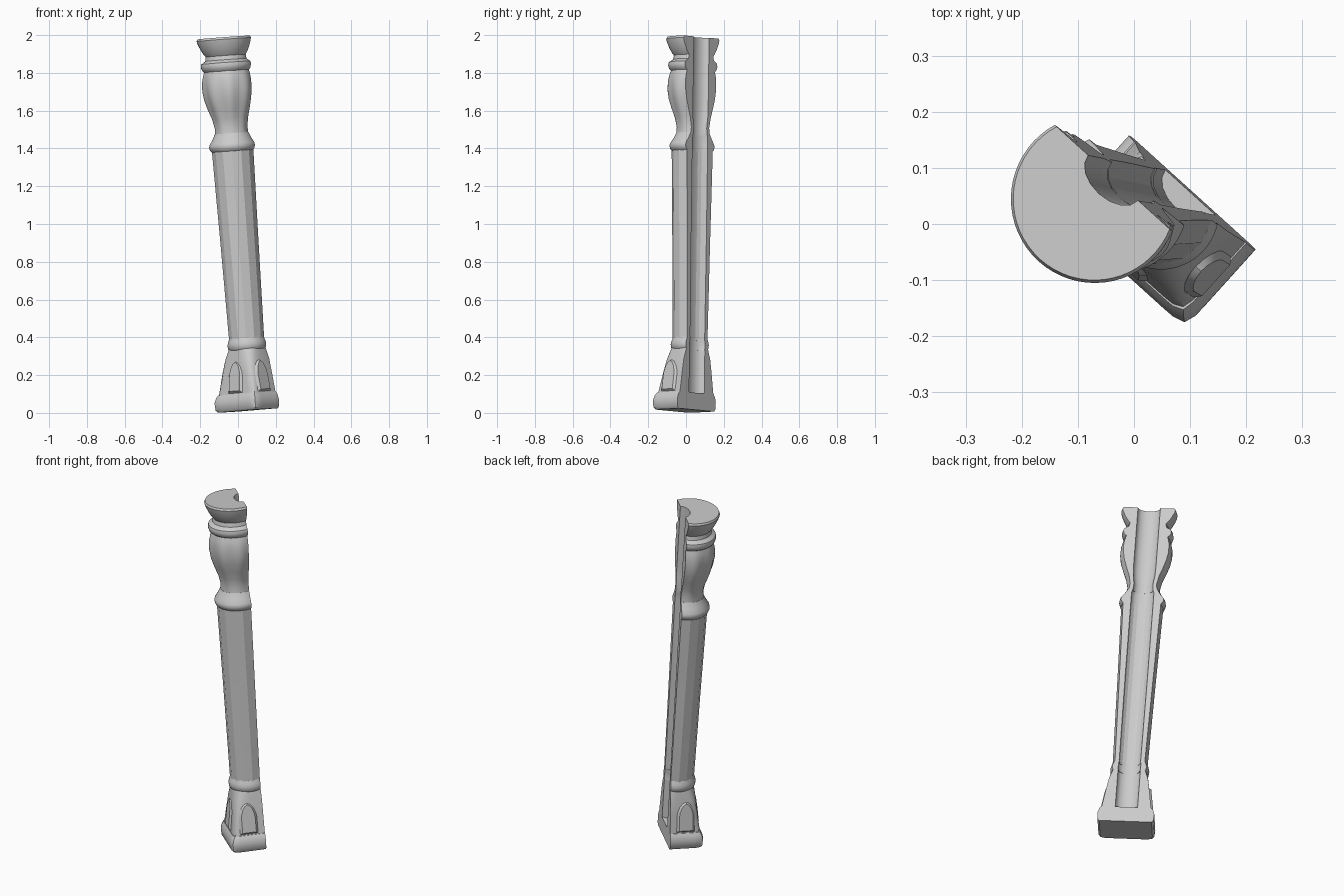
import bpy, bmesh, math
from mathutils import Matrix, Vector

cube = bpy.data.objects.get("Cube")
if cube:
    bpy.data.objects.remove(cube)

stone = bpy.data.materials.new("grey_stone")
stone.use_nodes = True
GREY = (0.6, 0.6, 0.6, 1)
stone.diffuse_color = GREY
stone.node_tree.nodes["Principled BSDF"].inputs["Base Color"].default_value = GREY

# Leaning frame: local x runs along the flat back, local y points out of it
axis = Vector((-0.073, 0.0137, 1)).normalized()
back = Vector((0.67, 0.74, 0))
back = (back - axis * back.dot(axis)).normalized()
side = back.cross(axis)
FRAME = Matrix((side, back, axis)).transposed().to_4x4()
FRAME.translation = (0.0735, 0.018, 0.014)
CUT = 0.05       # distance from the axis to the flat back


def finish(name, bm, angle):
    bmesh.ops.recalc_face_normals(bm, faces=bm.faces)
    mesh = bpy.data.meshes.new(name)
    bm.to_mesh(mesh)
    bm.free()
    mesh.materials.append(stone)
    mesh.transform(FRAME)
    ob = bpy.data.objects.new(name, mesh)
    bpy.context.collection.objects.link(ob)
    bpy.ops.object.select_all(action='DESELECT')
    ob.select_set(True)
    bpy.context.view_layer.objects.active = ob
    bpy.ops.object.shade_smooth_by_angle(angle=math.radians(angle))
    return ob


def section(z, a, b=None, power=2, n=36, lobe=0, groove=0.038):
    """Round or squared outline cut flat at the back, with a channel."""
    b = b or a

    def radius(t):
        r = (abs(math.cos(t) / a) ** power + abs(math.sin(t) / b) ** power) ** (-1 / power)
        return r * (1 + lobe * math.cos(8 * t))

    lo, hi = 0, math.pi / 2
    for _ in range(30):
        mid = (lo + hi) / 2
        if radius(mid) * math.sin(mid) < CUT:
            lo = mid
        else:
            hi = mid
    pts = []
    for i in range(n + 1):
        t = lo - (math.pi + 2 * lo) * i / n
        pts.append((radius(t) * math.cos(t), radius(t) * math.sin(t), z))
    half = min(0.06, 0.72 * pts[0][0])
    for i in range(9):
        t = math.pi * i / 8
        pts.append((-half * math.cos(t), CUT - groove * math.sin(t), z))
    return pts


def loft(name, sections, angle=35):
    bm = bmesh.new()
    rings = [[bm.verts.new(p) for p in s] for s in sections]
    for low, high in zip(rings, rings[1:]):
        for i in range(len(low)):
            j = (i + 1) % len(low)
            bm.faces.new((low[i], low[j], high[j], high[i]))
    bm.faces.new(rings[0])
    bm.faces.new(rings[-1])
    return finish(name, bm, angle)


def turned(name, profile, angle=35, **kw):
    return loft(name, [section(z, r, **kw) for z, r in profile], angle)


# Square foot plate and tapering pedestal
loft("foot_plate", [section(z, a, b, 14, groove=0) for z, a, b in
     ((0, 0.14, 0.125), (0.012, 0.15, 0.135), (0.05, 0.152, 0.137),
      (0.075, 0.145, 0.13), (0.09, 0.135, 0.122))], 40)
loft("pedestal", [section(z, a, b, p) for z, a, b, p in
     ((0.085, 0.133, 0.12, 12), (0.13, 0.126, 0.114, 10), (0.2, 0.116, 0.106, 7),
      (0.27, 0.106, 0.1, 4), (0.33, 0.094, 0.094, 2.3))], 40)


# Raised arched leaves on the three visible pedestal faces
def leaf(name, turn, distance, shift):
    bm = bmesh.new()
    outline = [(-0.05, 0), (0.05, 0)]
    for i in range(9):
        t = math.pi * i / 8
        outline.append((0.05 * math.cos(t), 0.09 + 0.08 * math.sin(t) ** 1.3))
    face = bm.faces.new([bm.verts.new((x, 0, z)) for x, z in outline])
    bmesh.ops.extrude_face_region(bm, geom=[face])
    bm.verts.ensure_lookup_table()
    for v in bm.verts[len(outline):]:
        v.co.x *= 0.75
        v.co.z = 0.01 + v.co.z * 0.9
        v.co.y -= 0.012
    place = (Matrix.Rotation(turn, 4, 'Z') @ Matrix.Translation((shift, -distance, 0.095))
             @ Matrix.Rotation(math.radians(-8), 4, 'X'))
    bm.transform(place)
    finish(name, bm, 40)


leaf("front_leaf", 0, 0.118, 0)
leaf("left_leaf", math.pi / 2, 0.13, -0.035)
leaf("right_leaf", -math.pi / 2, 0.13, 0.035)

# Lower ring, faceted shaft, upper ring
turned("lower_ring", ((0.32, 0.094), (0.33, 0.102), (0.35, 0.104), (0.365, 0.1), (0.385, 0.092)))
turned("shaft", ((0.37, 0.094), (0.9, 0.103), (1.39, 0.113)), 15, n=9)
turned("upper_ring", ((1.375, 0.111), (1.385, 0.12), (1.4, 0.125), (1.415, 0.122),
                      (1.44, 0.105), (1.47, 0.09)))

# Lobed vase, collar and cap
vase = ((1.46, 0.09), (1.5, 0.086), (1.55, 0.095), (1.6, 0.112), (1.65, 0.127),
        (1.7, 0.135), (1.75, 0.134), (1.78, 0.128), (1.81, 0.118))
loft("vase", [section(z, r, lobe=0.04 * math.sin(math.pi * (z - 1.45) / 0.37)) for z, r in vase])
turned("collar", ((1.795, 0.115), (1.81, 0.132), (1.83, 0.138), (1.845, 0.134),
                  (1.86, 0.112), (1.89, 0.106)))
turned("cap", ((1.88, 0.106), (1.895, 0.118), (1.92, 0.132), (1.95, 0.145),
               (1.968, 0.15), (1.979, 0.145)))
